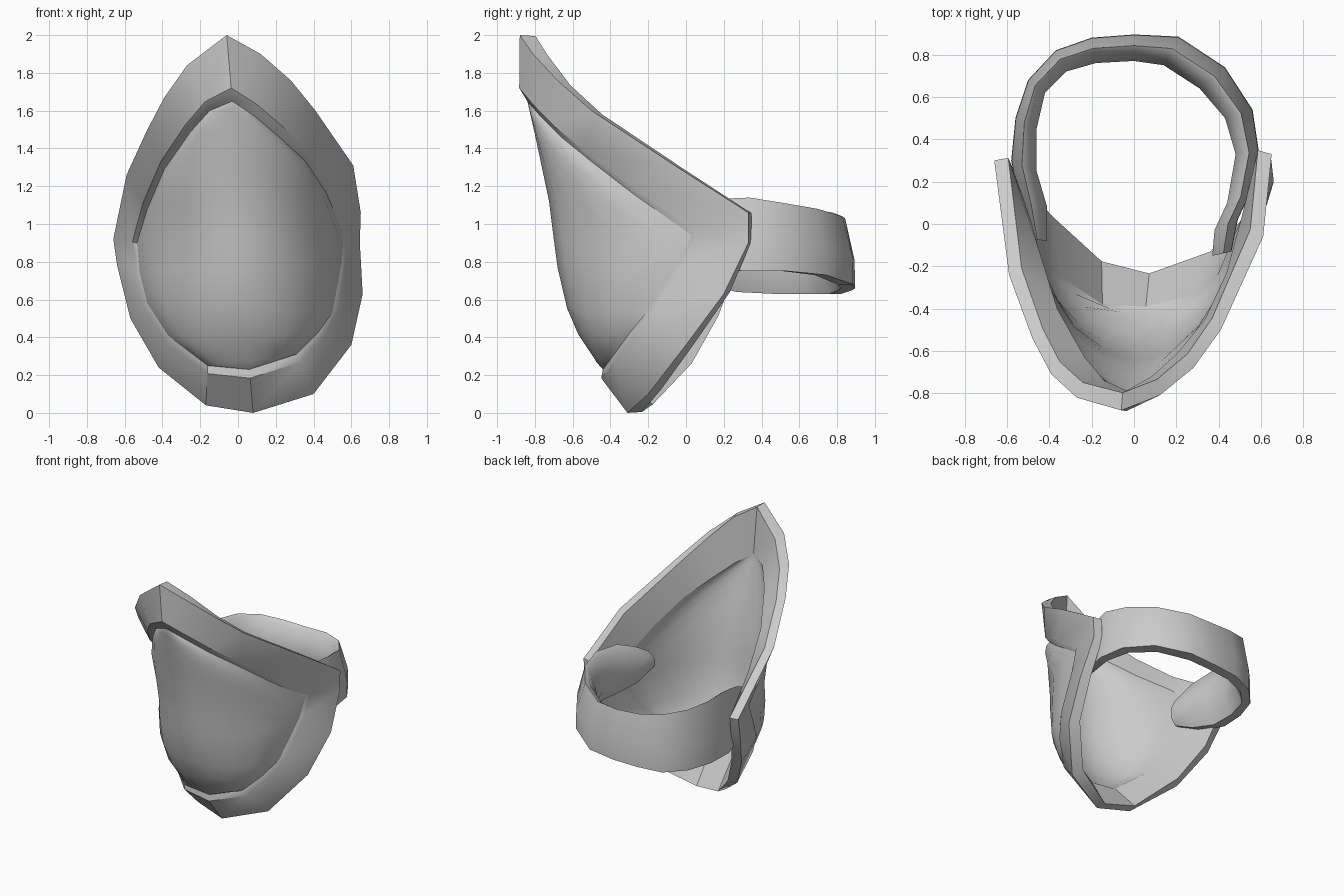
import bpy, bmesh, math
from mathutils import Vector

if "Cube" in bpy.data.objects:
    bpy.data.objects.remove(bpy.data.objects["Cube"])

grey = bpy.data.materials.new("plain grey")
grey.diffuse_color = (0.6, 0.6, 0.6, 1)
grey.use_nodes = True
grey.node_tree.nodes["Principled BSDF"].inputs["Base Color"].default_value = grey.diffuse_color


def make(name, rows, closed_rows=False, closed_cols=False, caps=False, angle=40):
    """Skin a grid of points."""
    bm = bmesh.new()
    v = [[bm.verts.new(p) for p in r] for r in rows]
    n, m = len(v), len(v[0])
    for i in range(n if closed_rows else n - 1):
        for j in range(m if closed_cols else m - 1):
            a, b = v[i], v[(i + 1) % n]
            k = (j + 1) % m
            bm.faces.new((a[j], a[k], b[k], b[j]))
    if caps:
        bm.faces.new(v[0])
        bm.faces.new(v[-1])
    bmesh.ops.remove_doubles(bm, verts=bm.verts, dist=0.0005)
    bmesh.ops.recalc_face_normals(bm, faces=bm.faces)
    me = bpy.data.meshes.new(name)
    bm.to_mesh(me)
    bm.free()
    ob = bpy.data.objects.new(name, me)
    bpy.context.collection.objects.link(ob)
    me.materials.append(grey)
    bpy.ops.object.select_all(action='DESELECT')
    ob.select_set(True)
    bpy.context.view_layer.objects.active = ob
    bpy.ops.object.shade_smooth_by_angle(angle=math.radians(angle))
    return ob


# Opening of the rim: top to bottom on the right, then on the left
inner_r = [(-.03, -.84, 1.65), (.09, -.77, 1.57), (.22, -.66, 1.46), (.36, -.5, 1.33),
           (.47, -.28, 1.16), (.56, .03, .94), (.55, -.03, .8), (.5, -.21, .53),
           (.42, -.3, .42), (.31, -.38, .31), (.06, -.44, .23)]
inner_l = [inner_r[0], (-.15, -.79, 1.6), (-.25, -.68, 1.49), (-.39, -.45, 1.29),
           (-.48, -.18, 1.08), (-.535, 0, .9), (-.52, -.08, .74), (-.48, -.18, .58),
           (-.37, -.3, .41), (-.16, -.43, .25), inner_r[-1]]
# Outer edge of the rim, same order
outer_r = [(-.06, -.88, 2.0), (.12, -.81, 1.9), (.28, -.68, 1.76), (.41, -.5, 1.6),
           (.61, -.06, 1.31), (.65, .33, 1.06), (.645, .33, .9), (.66, .2, .63),
           (.6, 0, .36), (.4, -.2, .1), (.08, -.31, 0)]
outer_l = [outer_r[0], (-.27, -.82, 1.84), (-.39, -.71, 1.67), (-.48, -.54, 1.5),
           (-.59, -.24, 1.26), (-.66, .3, .92), (-.64, .25, .78), (-.57, .13, .5),
           (-.42, -.03, .24), (-.17, -.25, .04), outer_r[-1]]
# Depth of the bulge along the middle, top to bottom
middle = [-.84, -.825, -.8, -.765, -.725, -.7, -.68, -.63, -.57, -.48, -.44]


def inward(p):
    return Vector((p[0] * .93, p[1] + .05, .95 + (p[2] - .95) * .97))


# Bulging shell, front and back skins
front = []
for r, l, yc in zip(inner_r, inner_l, middle):
    r, l = Vector(r), Vector(l)
    row = []
    for k in range(11):
        u = math.sin(math.pi * (k / 10 - .5))
        p = l.lerp(r, (u + 1) / 2)
        p.y += (yc - p.y) * (max(0, 1 - u * u)) ** .65
        row.append(p)
    front.append(row)
make("shell_front", front)
make("shell_back", [[inward(p) for p in row] for row in front])

# Rim around the shell
inner = inner_r + inner_l[-2:0:-1]
outer = outer_r + outer_l[-2:0:-1]
sections = []
for a, b in zip(inner, outer):
    a, b = Vector(a), Vector(b)
    d = abs(b.z - .95)
    step = a.lerp(b, .2) + Vector((0, -.035, 0))
    back = Vector((b.x * .9, b.y + .01 + .07 * d, .95 + (b.z - .95) * (.97 if d < .9 else .995)))
    sections.append([a, step, b, back, inward(a)])
make("rim", sections, closed_rows=True, closed_cols=True, angle=35)

# Strap: outer x, outer y, inner x, inner y, top, bottom
stations = [(.46, -.13, .37, -.15, 1.0, .86), (.49, .02, .38, -.03, 1.08, .80),
            (.55, .15, .44, .1, 1.13, .76), (.59, .34, .48, .33, 1.14, .75),
            (.56, .54, .43, .5, 1.11, .75), (.43, .74, .31, .64, 1.08, .73),
            (.21, .885, .14, .75, 1.04, .68), (0, .895, 0, .77, 1.03, .66),
            (-.2, .88, -.18, .76, 1.04, .65), (-.37, .82, -.32, .72, 1.06, .63),
            (-.5, .68, -.42, .62, 1.08, .63), (-.56, .5, -.46, .45, 1.09, .63),
            (-.58, .3, -.46, .25, 1.1, .64), (-.54, .1, -.41, .08, 1.05, .68),
            (-.49, -.07, -.41, -.08, .98, .76)]
strap = []
for ox, oy, ix, iy, t, b in stations:
    o, i = Vector((ox, oy, 0)), Vector((ix, iy, 0))
    h = t - b
    profile = [(.0, b), (.02, b + .4 * h), (.42, t), (.65, t - .02), (1, b + .6 * h),
               (1, b + .25 * h), (.6, b)]
    strap.append([o.lerp(i, f) + Vector((0, 0, z)) for f, z in profile])
make("strap", strap, closed_cols=True, caps=True)
